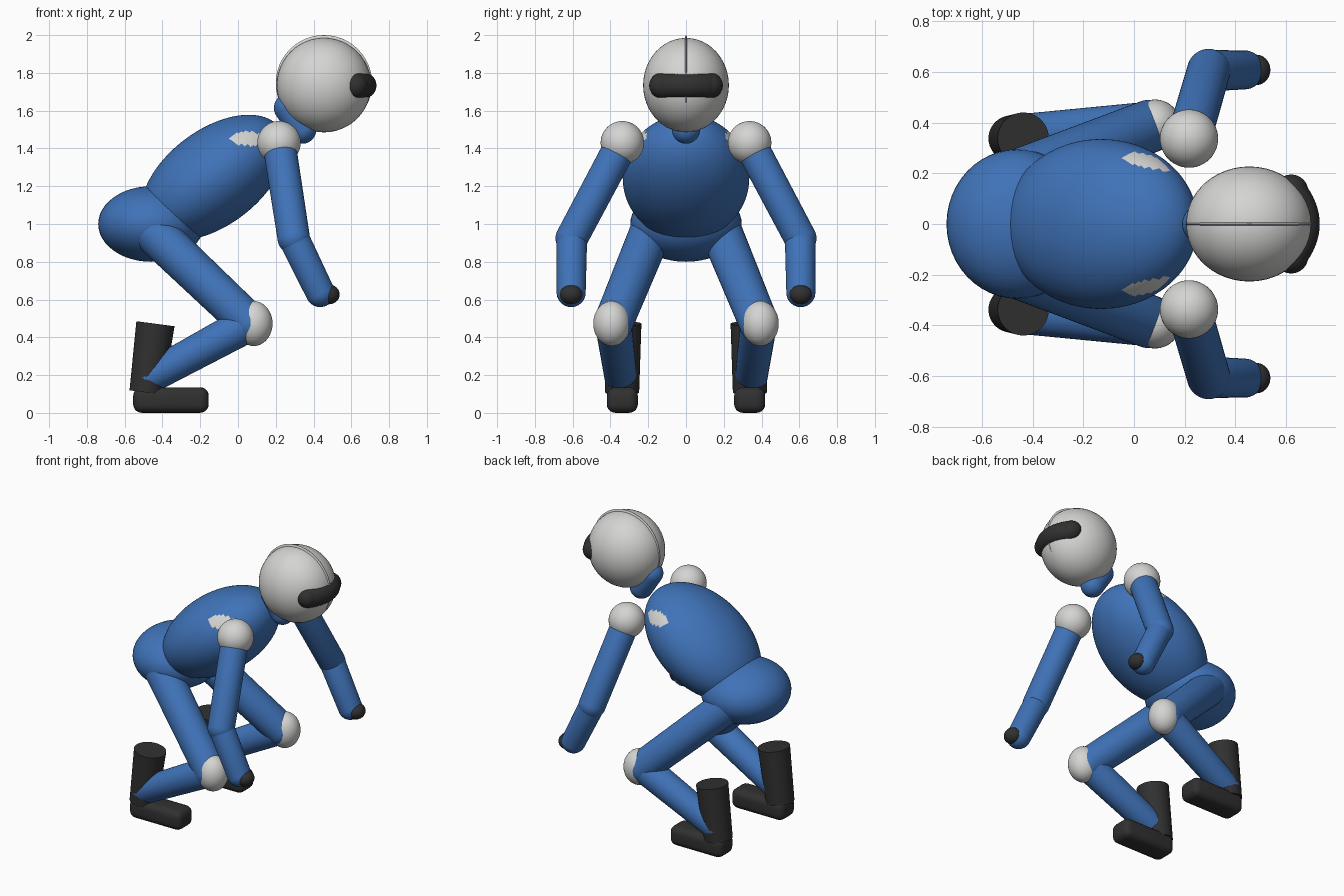
import bpy, bmesh, math
from mathutils import Vector, Matrix

if "Cube" in bpy.data.objects:
    bpy.data.objects.remove(bpy.data.objects["Cube"])


def material(name, rgb):
    m = bpy.data.materials.new(name)
    m.diffuse_color = (*rgb, 1)
    m.use_nodes = True
    m.node_tree.nodes["Principled BSDF"].inputs["Base Color"].default_value = m.diffuse_color
    return m


BLUE = material("suit_blue", (0.05, 0.17, 0.48))
WHITE = material("armour_white", (0.66, 0.66, 0.65))
DARK = material("boot_charcoal", (0.03, 0.03, 0.03))


def finish(name, bm, mat, smooth=40):
    bmesh.ops.recalc_face_normals(bm, faces=bm.faces)
    me = bpy.data.meshes.new(name)
    bm.to_mesh(me)
    bm.free()
    me.materials.append(mat)
    ob = bpy.data.objects.new(name, me)
    bpy.context.collection.objects.link(ob)
    bpy.ops.object.select_all(action='DESELECT')
    ob.select_set(True)
    bpy.context.view_layer.objects.active = ob
    bpy.ops.object.shade_smooth_by_angle(angle=math.radians(smooth))
    return ob


def ellipsoid(name, mat, centre, radii, pitch=0, seg=48, rings=24):
    """Ball scaled per axis, then tilted about y so its +x end rises."""
    bm = bmesh.new()
    bmesh.ops.create_uvsphere(bm, u_segments=seg, v_segments=rings, radius=1)
    m = (Matrix.Translation(centre) @ Matrix.Rotation(-math.radians(pitch), 4, 'Y')
         @ Matrix.Diagonal((*radii, 1)))
    bmesh.ops.transform(bm, matrix=m, verts=bm.verts)
    return finish(name, bm, mat)


def along(a, b):
    d = Vector(b) - Vector(a)
    return Matrix.Translation(a) @ d.to_track_quat('Z', 'Y').to_matrix().to_4x4(), d.length


def capsule(name, mat, a, b, r1, r2):
    """Round-ended limb: a ball whose upper half is moved to the far joint."""
    m, length = along(a, b)
    bm = bmesh.new()
    bmesh.ops.create_uvsphere(bm, u_segments=40, v_segments=19, radius=1)
    for v in bm.verts:
        v.co = v.co * r2 + Vector((0, 0, length)) if v.co.z > 0 else v.co * r1
    bmesh.ops.transform(bm, matrix=m, verts=bm.verts)
    return finish(name, bm, mat)


def cylinder(name, mat, a, b, r1, r2):
    m, length = along(a, b)
    bm = bmesh.new()
    bmesh.ops.create_cone(bm, cap_ends=True, segments=40, radius1=r1, radius2=r2, depth=length)
    bmesh.ops.translate(bm, vec=(0, 0, length / 2), verts=bm.verts)
    bmesh.ops.transform(bm, matrix=m, verts=bm.verts)
    return finish(name, bm, mat)


def rounded_box(name, mat, centre, size, bevel):
    bm = bmesh.new()
    bmesh.ops.create_cube(bm, size=1)
    bmesh.ops.transform(bm, matrix=Matrix.Translation(centre) @ Matrix.Diagonal((*size, 1)),
                        verts=bm.verts)
    bmesh.ops.bevel(bm, geom=bm.edges[:], offset=bevel, segments=5, profile=0.5, affect='EDGES')
    return finish(name, bm, mat)


# Torso with a white patch on each upper flank
torso = ellipsoid("torso", BLUE, (-0.13, 0, 1.245), (0.44, 0.335, 0.253), 37, 112, 72)
torso.data.materials.append(WHITE)
for p in torso.data.polygons:
    c = p.center
    if abs(c.y) > 0.19 and ((c.x - 0.05) / 0.088) ** 2 + ((c.z - 1.452) / 0.037) ** 2 < 1:
        p.material_index = 1

# Hips, neck, head, crest
ellipsoid("hips", BLUE, (-0.46, 0, 1.0), (0.28, 0.295, 0.2))
capsule("neck", BLUE, (0.34, 0, 1.5), (0.265, 0, 1.615), 0.075, 0.075)
ellipsoid("head", WHITE, (0.455, 0, 1.735), (0.25, 0.227, 0.25))
ellipsoid("head_crest", WHITE, (0.455, 0, 1.745), (0.255, 0.017, 0.255))

# Visor: a ball stretched sideways and bent round the face
bm = bmesh.new()
bmesh.ops.create_uvsphere(bm, u_segments=40, v_segments=39, radius=0.068)
half = 0.127
extra = []
for v in bm.verts:
    v.co = Vector((v.co.x, v.co.z, v.co.y))
    v.co.y += math.copysign(half, v.co.y)
long_edges = [e for e in bm.edges if e.calc_length() > half]
bmesh.ops.subdivide_edges(bm, edges=long_edges, cuts=11, use_grid_fill=True)
for v in bm.verts:
    v.co.x += 0.665 - 2.3 * min(abs(v.co.y), 0.14) ** 2
    v.co.z += 1.733
finish("visor", bm, DARK)

# Paired limbs
for side, s in (("right", -1), ("left", 1)):
    def at(x, y, z):
        return (x, s * y, z)

    shoulder, elbow, wrist = at(0.217, 0.337, 1.43), at(0.295, 0.605, 0.925), at(0.435, 0.608, 0.637)
    ellipsoid(side + "_shoulder_pad", WHITE, shoulder, (0.115,) * 3)
    capsule(side + "_upper_arm", BLUE, shoulder, elbow, 0.088, 0.086)
    capsule(side + "_forearm", BLUE, elbow, wrist, 0.082, 0.077)
    ellipsoid(side + "_hand", DARK, at(0.482, 0.608, 0.627), (0.056, 0.06, 0.052))

    hip, knee, ankle = at(-0.44, 0.19, 0.95), at(0.06, 0.385, 0.475), at(-0.475, 0.345, 0.185)
    capsule(side + "_thigh", BLUE, hip, knee, 0.112, 0.105)
    ellipsoid(side + "_knee_pad", WHITE, at(0.083, 0.393, 0.473), (0.1, 0.098, 0.119))
    capsule(side + "_shin", BLUE, knee, ankle, 0.098, 0.086)
    cylinder(side + "_boot_shaft", DARK, at(-0.485, 0.338, 0.108), at(-0.437, 0.338, 0.472), 0.09, 0.102)
    rounded_box(side + "_foot", DARK, at(-0.355, 0.337, 0.068), (0.4, 0.164, 0.135), 0.045)
